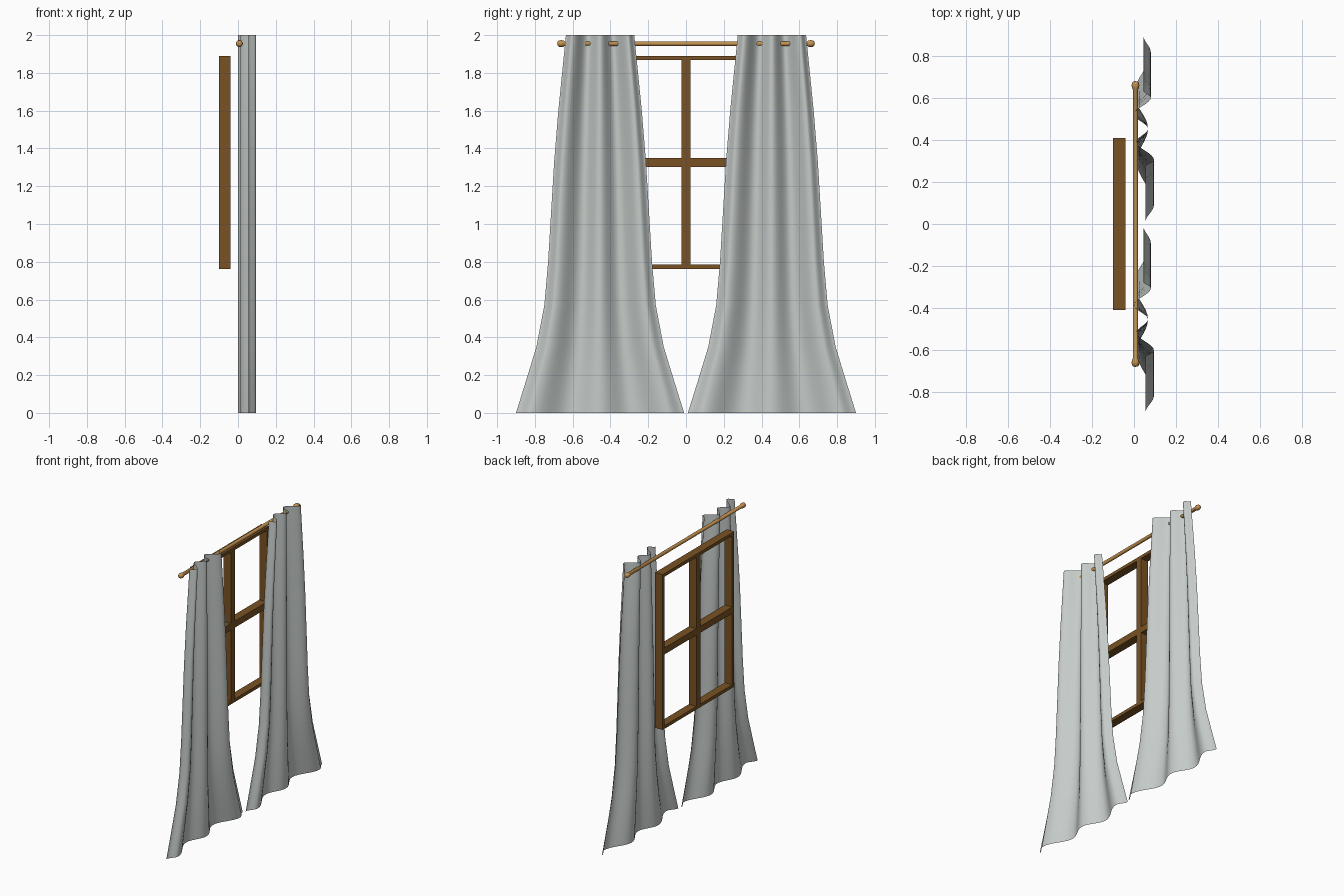
import bpy, bmesh, math

if "Cube" in bpy.data.objects:
    bpy.data.objects.remove(bpy.data.objects["Cube"])

def material(name, rgb):
    m = bpy.data.materials.new(name)
    m.diffuse_color = (*rgb, 1)
    m.use_nodes = True
    m.node_tree.nodes["Principled BSDF"].inputs["Base Color"].default_value = m.diffuse_color
    return m

CLOTH = material("pale grey cloth", (0.56, 0.60, 0.58))
WOOD = material("dark brown wood", (0.19, 0.085, 0.018))
ROD = material("golden wood", (0.56, 0.29, 0.08))

def make_object(name, bm, mat, smooth):
    me = bpy.data.meshes.new(name)
    bm.to_mesh(me)
    bm.free()
    for p in me.polygons:
        p.use_smooth = smooth
    me.materials.append(mat)
    ob = bpy.data.objects.new(name, me)
    bpy.context.collection.objects.link(ob)
    return ob

# Curtain: pleat profile (across, depth) and flare (height, half width)
PLEATS = [(-1, .055), (-.82, .095), (-.35, .012), (0, .067), (.375, 0), (.82, .08), (1, .045)]
FLARE = [(0, .445), (.17, .392), (.35, .337), (.57, .295), (.80, .275), (1.05, .260),
         (1.33, .243), (1.6, .221), (1.8, .201), (2.0, .181)]

def pleat_points(steps=8):
    pts = []
    for (u0, x0), (u1, x1) in zip(PLEATS, PLEATS[1:]):
        for i in range(steps):
            t = i / steps
            s = (1 - math.cos(math.pi * t)) / 2
            pts.append((u0 + (u1 - u0) * t, x0 + (x1 - x0) * s))
    return pts + [PLEATS[-1]]

def curtain(name, centre):
    bm = bmesh.new()
    rows = [[bm.verts.new((x, centre + u * w, z)) for u, x in pleat_points()] for z, w in FLARE]
    for a, b in zip(rows, rows[1:]):
        for i in range(len(a) - 1):
            bm.faces.new((a[i], a[i + 1], b[i + 1], b[i]))
    return make_object(name, bm, CLOTH, True)

curtain("left_curtain", -0.455)
curtain("right_curtain", 0.455)

# Window frame: one outline of bars plus the cross bars
def bar(name, y0, y1, z0, z1, x0=-0.10, x1=-0.04):
    bm = bmesh.new()
    bmesh.ops.create_cube(bm, size=1)
    for v in bm.verts:
        v.co = ((x0 + x1) / 2 + v.co.x * (x1 - x0),
                (y0 + y1) / 2 + v.co.y * (y1 - y0),
                (z0 + z1) / 2 + v.co.z * (z1 - z0))
    make_object(name, bm, WOOD, False)

T = 0.023
bar("frame_post_left", -0.41, -0.41 + T, 0.763, 1.89)
bar("frame_post_right", 0.41 - T, 0.41, 0.763, 1.89)
bar("frame_top", -0.41 + T, 0.41 - T, 1.89 - T, 1.89)
bar("frame_bottom", -0.41 + T, 0.41 - T, 0.763, 0.763 + T)
bar("vertical_mullion", -0.024, 0.024, 0.763 + T, 1.89 - T)
for side, y0, y1 in (("left", -0.41 + T, -0.024), ("right", 0.024, 0.41 - T)):
    bar("cross_bar_" + side, y0, y1, 1.303, 1.350)

# Curtain rod with rounded end knobs, lathed along y
half = [(.682, 0), (.680, .010), (.674, .016), (.662, .0185), (.650, .017), (.642, .0125)]
profile = half + [(-y, r) for y, r in reversed(half)]
bm = bmesh.new()
N = 20
rings = []
for y, r in profile:
    if r == 0:
        rings.append([bm.verts.new((.007, y, 1.955))])
    else:
        rings.append([bm.verts.new((.007 + r * math.cos(2 * math.pi * k / N), y,
                                    1.955 + r * math.sin(2 * math.pi * k / N))) for k in range(N)])
for a, b in zip(rings, rings[1:]):
    for k in range(N):
        j = (k + 1) % N
        quad = [a[k % len(a)], a[j % len(a)], b[j % len(b)], b[k % len(b)]]
        bm.faces.new(list(dict.fromkeys(quad)))
bmesh.ops.recalc_face_normals(bm, faces=bm.faces)
make_object("curtain_rod", bm, ROD, True)
